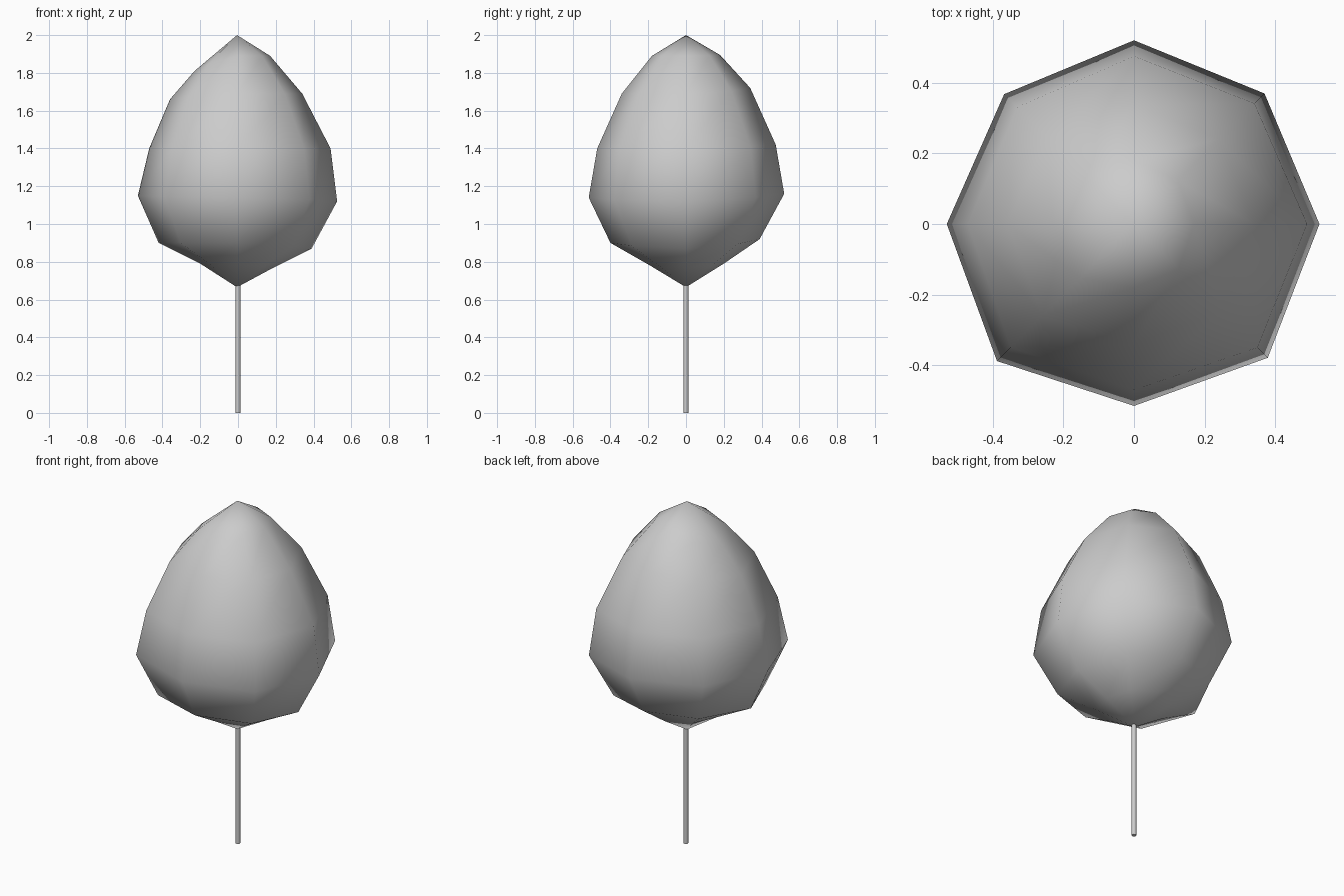
import bpy, bmesh, math

if "Cube" in bpy.data.objects:
    bpy.data.objects.remove(bpy.data.objects["Cube"])

SIDES = 8
# Crown outline (radius, height), bottom to top, towards +x, +y, -x, -y
OUTLINES = [
    [(0.19, 0.77), (0.39, 0.87), (0.525, 1.12), (0.49, 1.40), (0.34, 1.69), (0.17, 1.89)],
    [(0.20, 0.79), (0.39, 0.92), (0.52, 1.16), (0.475, 1.42), (0.34, 1.72), (0.18, 1.895)],
    [(0.20, 0.79), (0.42, 0.90), (0.53, 1.15), (0.47, 1.40), (0.36, 1.66), (0.23, 1.81)],
    [(0.19, 0.78), (0.40, 0.90), (0.515, 1.14), (0.47, 1.40), (0.34, 1.69), (0.18, 1.89)],
]
# Bulge of the four corner columns between those outlines
CORNER_BULGE = [1.0, 0.99, 1.05, 1.03]


def column(i):
    a = OUTLINES[i // 2]
    if i % 2 == 0:
        return a
    b = OUTLINES[(i // 2 + 1) % 4]
    k = CORNER_BULGE[i // 2]
    return [((p[0] + q[0]) / 2 * k, (p[1] + q[1]) / 2) for p, q in zip(a, b)]


# Leafy crown: eight uneven columns skinned between two poles
bm = bmesh.new()
bottom = bm.verts.new((-0.005, 0, 0.665))
top = bm.verts.new((-0.005, 0, 2.0))
cols = []
for i in range(SIDES):
    ang = 2 * math.pi * i / SIDES
    cols.append([bm.verts.new((r * math.cos(ang), r * math.sin(ang), z))
                 for r, z in column(i)])
for i in range(SIDES):
    a, b = cols[i], cols[(i + 1) % SIDES]
    bm.faces.new((bottom, b[0], a[0]))
    bm.faces.new((top, a[-1], b[-1]))
    for j in range(len(a) - 1):
        bm.faces.new((a[j], b[j], b[j + 1], a[j + 1]))
for f in bm.faces:
    f.smooth = True
bmesh.ops.recalc_face_normals(bm, faces=bm.faces)
mesh = bpy.data.meshes.new("crown")
bm.to_mesh(mesh)
bm.free()
bpy.context.collection.objects.link(bpy.data.objects.new("crown", mesh))

# Thin trunk
bpy.ops.mesh.primitive_cylinder_add(vertices=8, radius=0.013, depth=0.69,
                                    location=(0, 0, 0.345))
trunk = bpy.context.object
trunk.name = "trunk"
bpy.ops.object.shade_smooth_by_angle(angle=math.radians(50))
